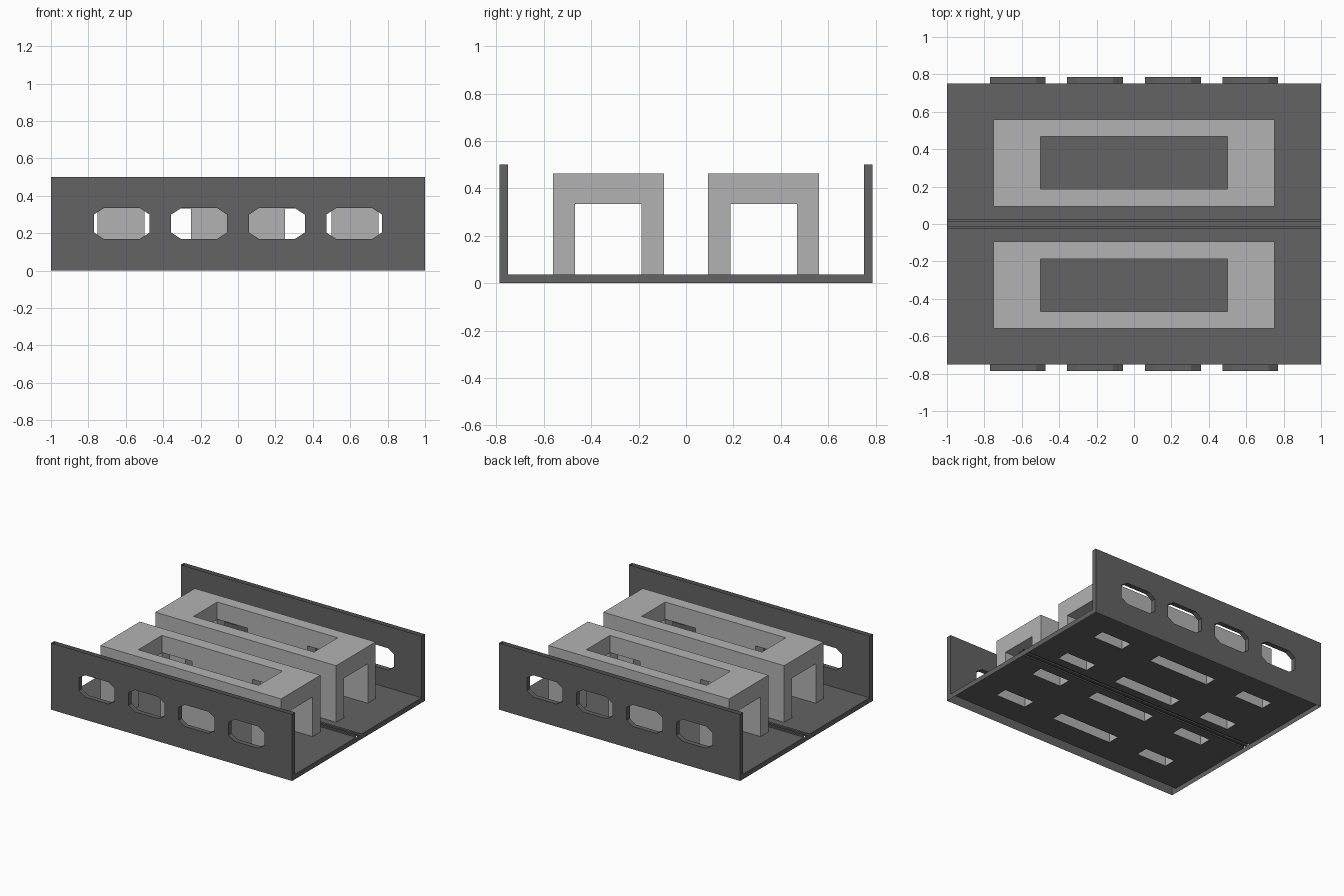
import bpy, bmesh
from mathutils import Vector

if "Cube" in bpy.data.objects:
    bpy.data.objects.remove(bpy.data.objects["Cube"])

L, YI, YO, H, T = 1.0, 0.75, 0.787, 0.5, 0.037   # half length, wall faces, height, floor level
TX = [-0.75, -0.5, -0.25, 0.25, 0.5, 0.75]       # bench breaks along x
TY = [0.093, 0.187, 0.468, 0.56]                 # bench breaks along y
TZ = [T, 0.333, 0.462]
RIDGES = [(-0.027, -0.01), (0.01, 0.027)]


def material(name, v):
    m = bpy.data.materials.new(name)
    m.diffuse_color = (v, v, v, 1)
    m.use_nodes = True
    m.node_tree.nodes["Principled BSDF"].inputs["Base Color"].default_value = m.diffuse_color
    return m


dark, light = material("dark_grey", 0.125), material("light_grey", 0.45)


def finish(name, bm, mat):
    bmesh.ops.remove_doubles(bm, verts=bm.verts, dist=1e-5)
    bmesh.ops.recalc_face_normals(bm, faces=bm.faces)
    me = bpy.data.meshes.new(name)
    bm.to_mesh(me)
    bm.free()
    me.materials.append(mat)
    ob = bpy.data.objects.new(name, me)
    bpy.context.collection.objects.link(ob)
    return ob


def quad(bm, *pts):
    bm.faces.new([bm.verts.new(p) for p in pts])


# floor: thin sheet, open where the hollow bench legs and ridges rise from it
ys = sorted([-YI, YI] + TY + [-y for y in TY] + [y for r in RIDGES for y in r])
xs = [-L] + TX + [L]
bm = bmesh.new()
for x0, x1 in zip(xs, xs[1:]):
    for y0, y1 in zip(ys, ys[1:]):
        cx, cy = abs(x0 + x1) / 2, abs(y0 + y1) / 2
        in_leg = (TY[0] < cy < TY[1] or TY[2] < cy < TY[3]) and (cx < 0.25 or 0.5 < cx < 0.75)
        if in_leg or 0.01 < cy < 0.027:
            continue
        quad(bm, (x0, y0, T), (x1, y0, T), (x1, y1, T), (x0, y1, T))
for f in bm.faces:
    f.normal_update()
for x in (-L, L):                                 # end lips of the floor
    quad(bm, (x, -YI, 0), (x, YI, 0), (x, YI, T), (x, -YI, T))
finish("floor", bm, dark)

# pair of small hollow ridges along the middle
bm = bmesh.new()
for a, b in RIDGES:
    prof = [(a, T), (a, T + 0.01), (b, T + 0.01), (b, T)]
    for (y0, z0), (y1, z1) in zip(prof, prof[1:]):
        quad(bm, (-L, y0, z0), (-L, y1, z1), (L, y1, z1), (L, y0, z0))
finish("centre_ridges", bm, dark)


def window(cx):
    w, z0, z1 = 0.149, 0.17, 0.334
    c, d = 0.052, 0.034
    return [(cx - w, z0 + d), (cx - w + c, z0), (cx + w - c, z0), (cx + w, z0 + d),
            (cx + w, z1 - d), (cx + w - c, z1), (cx - w + c, z1), (cx - w, z1 - d)]


def wall(name, s):
    bm = bmesh.new()
    holes = [window(c) for c in (-0.621, -0.208, 0.208, 0.621)]
    # inner and outer sheets with window openings
    for y, zb in ((YI, T), (YO, 0)):
        edges = []
        for loop in [[(-L, zb), (L, zb), (L, H), (-L, H)]] + holes:
            vs = [bm.verts.new((x, s * y, z)) for x, z in loop]
            edges += [bm.edges.new((vs[i - 1], vs[i])) for i in range(len(vs))]
        bmesh.ops.triangle_fill(bm, edges=edges, use_beauty=True, normal=Vector((0, s, 0)))
    # window linings
    for h in holes:
        for i in range(len(h)):
            (x0, z0), (x1, z1) = h[i - 1], h[i]
            quad(bm, (x0, s * YI, z0), (x1, s * YI, z1), (x1, s * YO, z1), (x0, s * YO, z0))
    # closed ends; top and underside stay open
    for x in (-L, L):
        quad(bm, (x, s * YI, 0), (x, s * YO, 0), (x, s * YO, H), (x, s * YI, H))
    finish(name, bm, dark)


def bench(name, s):
    # skin of the filled cells: six legs below, a rectangular frame above
    solid = set()
    for i in range(5):
        for j in range(3):
            if j != 1 and i % 2 == 0:
                solid.add((i, j, 0))
            if j != 1 or i in (0, 4):
                solid.add((i, j, 1))
    br = (TX, TY, TZ)
    bm = bmesh.new()
    for cell in solid:
        for ax in range(3):
            for side in (0, 1):
                nb = list(cell)
                nb[ax] += 2 * side - 1
                if tuple(nb) in solid or nb[2] < 0:   # leg bottoms stay open
                    continue
                u, v = [a for a in range(3) if a != ax]
                pts = []
                for du, dv in ((0, 0), (1, 0), (1, 1), (0, 1)):
                    k = list(cell)
                    k[ax] += side
                    k[u] += du
                    k[v] += dv
                    p = [br[a][k[a]] for a in range(3)]
                    pts.append((p[0], s * p[1], p[2]))
                quad(bm, *pts)
    finish(name, bm, light)


for side, s in (("front", -1), ("back", 1)):
    wall(side + "_wall", s)
    bench(side + "_bench", s)
